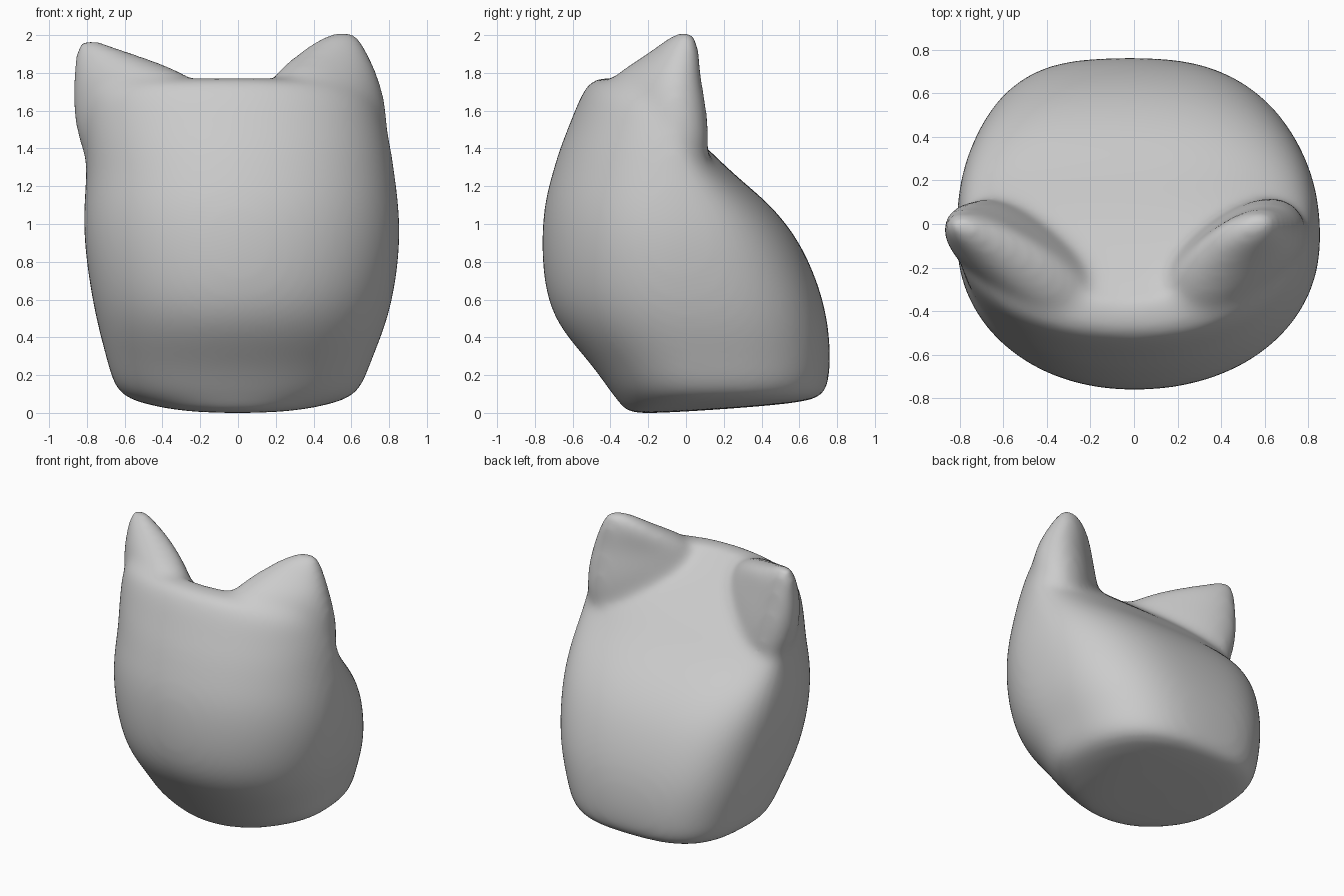
import bpy, bmesh
from math import cos, sin, pi, copysign
from mathutils import Matrix, Vector

cube = bpy.data.objects.get("Cube")
if cube:
    bpy.data.objects.remove(cube, do_unlink=True)

SEGMENTS = 32


def power(value, exponent):
    return copysign(abs(value) ** (2 / exponent), value)


def body_ring(z, right, left, middle, front, back):
    """Horizontal slice: round at the front, squarer at the back.
    A back lying ahead of the middle gives a crescent."""
    ring = []
    for i in range(SEGMENTS):
        a = 2 * pi * i / SEGMENTS
        e = 2.1
        if sin(a) > 0:
            e = 2.6 if cos(a) > 0 else 3.1
        c, s = power(cos(a), e), power(sin(a), e)
        x = (left if c > 0 else -right) * c
        y = middle + ((back - middle) if s > 0 else (middle - front)) * s
        ring.append(Vector((x, y, z)))
    return ring


def ear_ring(z, inner_x, inner_y, outer_x, outer_y, thickness):
    """Slice of an ear, long from the inner front to the outer back."""
    inner, outer = Vector((inner_x, inner_y, z)), Vector((outer_x, outer_y, z))
    middle, half = (inner + outer) / 2, (outer - inner) / 2
    across = Vector((-half.y, half.x, 0)).normalized() * thickness
    ring = []
    for i in range(SEGMENTS):
        a = 2 * pi * i / SEGMENTS
        ring.append(middle + half * power(cos(a), 2.3) + across * power(sin(a), 2.3))
    return ring


def loft(bm, rings):
    loops = [[bm.verts.new(p) for p in ring] for ring in rings]
    for low, high in zip(loops, loops[1:]):
        for i in range(SEGMENTS):
            j = (i + 1) % SEGMENTS
            bm.faces.new((low[i], low[j], high[j], high[i]))
    bm.faces.new(loops[0][::-1])
    bm.faces.new(loops[-1])


# Body: height, right, left, widest depth, front, back
body_rows = [
    (-.01, -.25, .25, -.24, -.32, -.15),
    (.045, -.53, .53, .1, -.35, .68),
    (.1, -.65, .65, .1, -.4, .75),
    (.25, -.69, .7, .05, -.5, .77),
    (.45, -.745, .785, 0, -.685, .76),
    (.65, -.785, .835, -.05, -.755, .715),
    (.9, -.82, .865, -.07, -.77, .61),
    (1.1, -.82, .855, -.07, -.755, .45),
    (1.25, -.805, .835, -.06, -.715, .26),
    (1.4, -.815, .815, -.05, -.67, .11),
    (1.52, -.825, .79, -.04, -.62, -.03),
    (1.65, -.81, .75, -.06, -.57, -.2),
    (1.73, -.76, .66, -.1, -.525, -.31),
    (1.77, -.55, .44, -.24, -.485, -.39),
]
# Ears: height, inner end, outer end, half thickness
right_ear_rows = [
    (1, -.2, -.4, -.68, .0, .15),
    (1.3, -.12, -.4, -.77, .06, .18),
    (1.45, -.12, -.42, -.83, .05, .2),
    (1.62, -.14, -.42, -.86, .04, .18),
    (1.76, -.22, -.39, -.86, .03, .15),
    (1.85, -.42, -.21, -.86, .02, .11),
    (1.93, -.66, -.07, -.855, .01, .065),
    (1.975, -.75, -.02, -.835, .01, .03),
]
left_ear_rows = [
    (1, .2, -.4, .68, .0, .15),
    (1.3, .12, -.4, .73, .06, .18),
    (1.45, .12, -.42, .77, .06, .21),
    (1.62, .14, -.41, .755, .045, .205),
    (1.77, .19, -.36, .725, .025, .17),
    (1.88, .3, -.17, .69, .02, .12),
    (1.97, .42, -.07, .65, .02, .075),
    (2.015, .51, -.02, .61, .02, .035),
]

bm = bmesh.new()
loft(bm, [body_ring(*row) for row in body_rows])
for rows in (right_ear_rows, left_ear_rows):
    loft(bm, [ear_ring(*row) for row in rows])
bmesh.ops.recalc_face_normals(bm, faces=bm.faces)
mesh = bpy.data.meshes.new("eared_body")
bm.to_mesh(mesh)
bm.free()
body = bpy.data.objects.new("eared_body", mesh)
bpy.context.collection.objects.link(body)

# Fuse the parts into one soft skin
body.modifiers.new("round", 'SUBSURF').levels = 2
fuse = body.modifiers.new("fuse", 'REMESH')
fuse.mode = 'VOXEL'
fuse.voxel_size = 0.022
fuse.use_smooth_shade = True
soften = body.modifiers.new("soften", 'SMOOTH')
soften.factor = 0.5
soften.iterations = 32
bpy.context.view_layer.objects.active = body
body.select_set(True)
bpy.ops.object.convert(target='MESH')

# Rest on the ground
ground = min(v.co.z for v in body.data.vertices)
body.data.transform(Matrix.Translation((0, 0, -ground)))
bpy.ops.object.shade_smooth()
